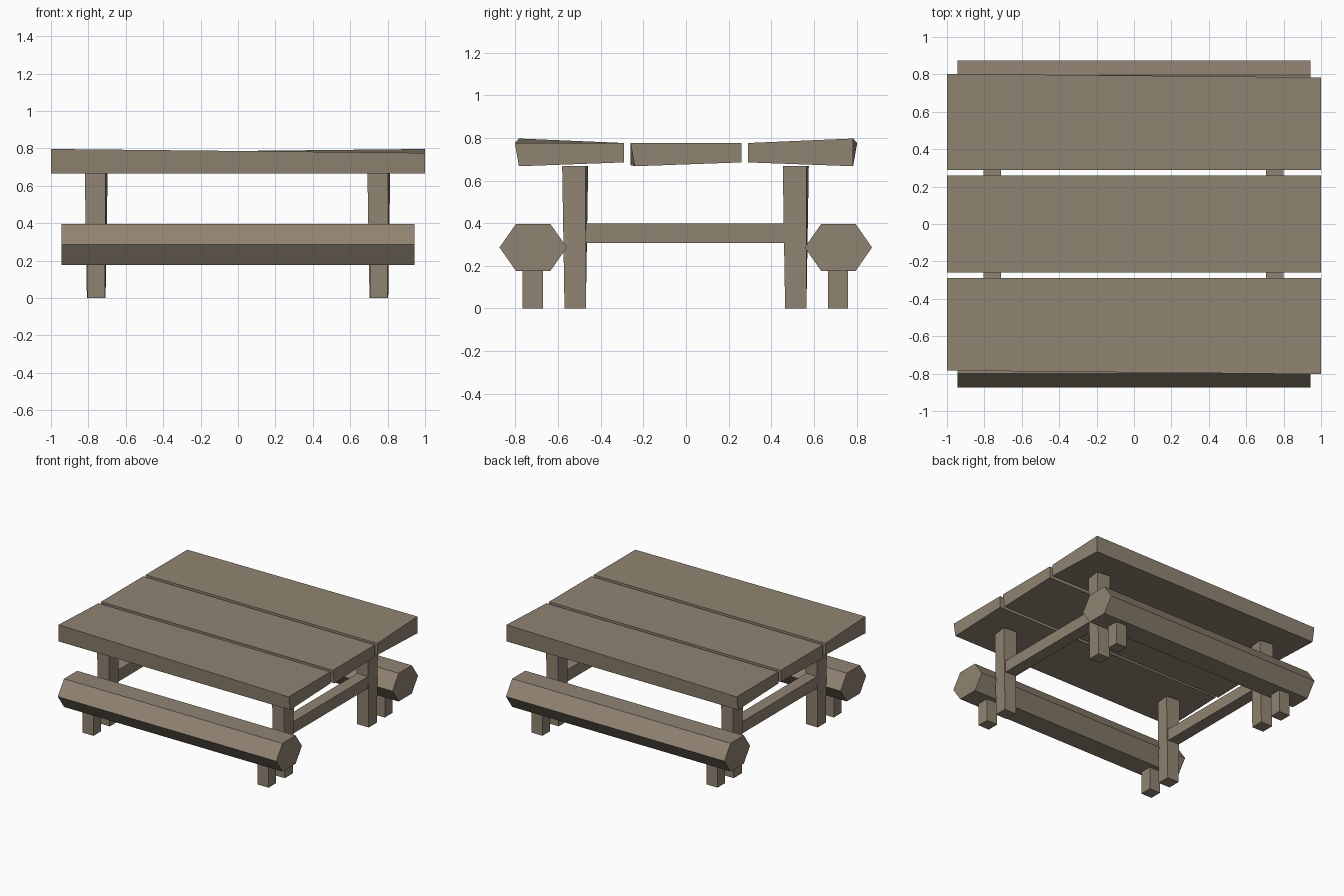
import bpy, bmesh, math
from mathutils import Matrix

cube = bpy.data.objects.get("Cube")
if cube:
    bpy.data.objects.remove(cube, do_unlink=True)

wood = bpy.data.materials.new("weathered_wood")
wood.use_nodes = True
COLOUR = (0.28, 0.23, 0.168, 1)
wood.diffuse_color = COLOUR
wood.node_tree.nodes["Principled BSDF"].inputs["Base Color"].default_value = COLOUR


def loft(name, start, end):
    """Solid joining two matching rings of points, capped at both ends."""
    bm = bmesh.new()
    a = [bm.verts.new(p) for p in start]
    b = [bm.verts.new(p) for p in end]
    n = len(a)
    bm.faces.new(a)
    bm.faces.new(b[::-1])
    for i in range(n):
        j = (i + 1) % n
        bm.faces.new((a[i], b[i], b[j], a[j]))
    bmesh.ops.recalc_face_normals(bm, faces=bm.faces)
    mesh = bpy.data.meshes.new(name)
    bm.to_mesh(mesh)
    bm.free()
    mesh.materials.append(wood)
    obj = bpy.data.objects.new(name, mesh)
    bpy.context.collection.objects.link(obj)
    return obj


def along_x(name, half, left, right=None):
    """Beam along x from its (y, z) sections at the right and left ends."""
    right = right or left
    return loft(name, [(-half, y, z) for y, z in right],
                [(half, y, z) for y, z in left])


def ring(x, y, z, size, turn=0):
    """Square ring of points, turned about its centre."""
    r = size / math.sqrt(2)
    angles = [math.radians(45 + 90 * i + turn) for i in range(4)]
    return [(x + r * math.cos(t), y + r * math.sin(t), z) for t in angles]


# Table top: uneven outer planks are half-turn copies of each other
TOP, LOW, HIGH, INNER = 0.776, 0.667, 0.797, 0.685
outer = along_x("front_plank", 1,
                [(-0.803, TOP), (-0.784, LOW), (-0.29, INNER), (-0.29, TOP)],
                [(-0.784, HIGH), (-0.784, LOW), (-0.29, INNER), (-0.29, TOP)])
back = outer.copy()
back.data = outer.data.copy()
back.name = "back_plank"
back.data.transform(Matrix.Rotation(math.pi, 4, "Z"))
bpy.context.collection.objects.link(back)
along_x("middle_plank", 1,
        [(-0.26, TOP), (-0.24, LOW), (0.26, INNER), (0.26, TOP)],
        [(-0.26, TOP), (-0.26, 0.672), (0.26, INNER), (0.26, TOP)])

# Benches: hexagonal logs
for label, y in (("front", -0.717), ("back", 0.715)):
    section = [(y + dy, 0.286 + dz) for dy, dz in
               ((-0.158, 0), (-0.081, 0.11), (0.081, 0.11),
                (0.158, 0), (0.081, -0.11), (-0.081, -0.11))]
    along_x(label + "_bench", 0.943, section)

# Supports at each end
for side, x in (("right", -0.758), ("left", 0.753)):
    for label, leg_y, foot_y in (("front", -0.52, -0.719), ("back", 0.515, 0.714)):
        loft(f"{label}_{side}_table_leg", ring(x, leg_y, 0, 0.1),
             ring(x, leg_y, 0.667, 0.111, -6))
        loft(f"{label}_{side}_bench_leg", ring(x, foot_y, 0, 0.094),
             ring(x, foot_y, 0.18, 0.094))
    # Crossbar between the table legs
    w = 0.047
    loft(side + "_crossbar",
         [(x + dx, -0.5, z) for dx, z in ((-w, 0.306), (w, 0.306), (w, 0.398), (-w, 0.398))],
         [(x + dx, 0.5, z) for dx, z in ((-w, 0.306), (w, 0.306), (w, 0.398), (-w, 0.398))])
